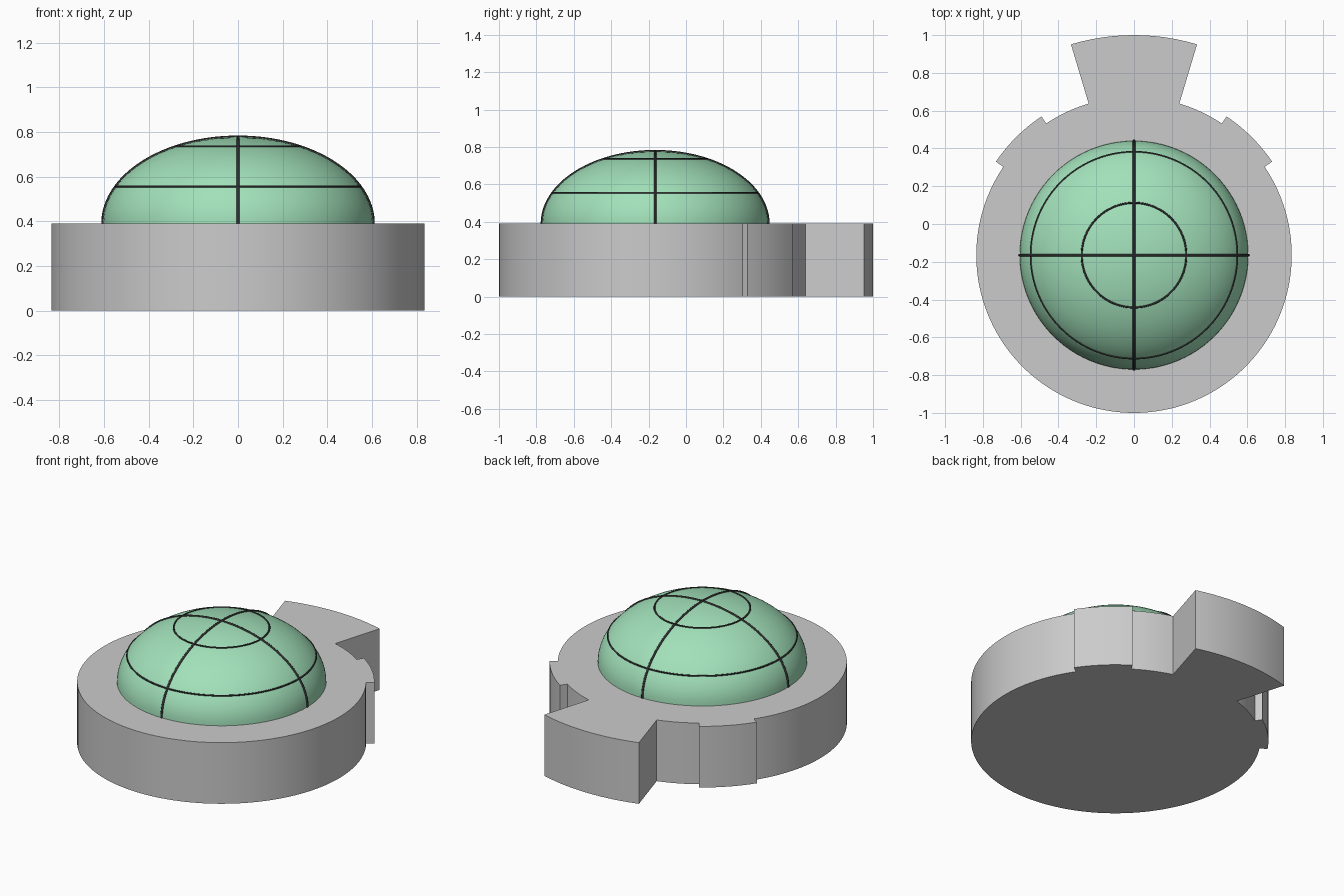
import bpy, bmesh
from math import sin, cos, pi, radians

if "Cube" in bpy.data.objects:
    bpy.data.objects.remove(bpy.data.objects["Cube"])

CY = -0.165           # centre of the round body in y
R, TOP = 0.835, 0.39  # base radius and height
DR, DH = 0.605, 0.387 # dome radius and rise


def material(name, rgb):
    m = bpy.data.materials.new(name)
    m.diffuse_color = (*rgb, 1)
    m.use_nodes = True
    m.node_tree.nodes["Principled BSDF"].inputs["Base Color"].default_value = m.diffuse_color
    return m


def finish(bm, name, mat=None, angle=30):
    bmesh.ops.recalc_face_normals(bm, faces=bm.faces[:])
    me = bpy.data.meshes.new(name)
    bm.to_mesh(me)
    bm.free()
    ob = bpy.data.objects.new(name, me)
    bpy.context.collection.objects.link(ob)
    if mat:
        me.materials.append(mat)
    bpy.ops.object.select_all(action='DESELECT')
    ob.select_set(True)
    bpy.context.view_layer.objects.active = ob
    bpy.ops.object.shade_smooth_by_angle(angle=radians(angle))
    return ob


def tube(name, path, width, mat, closed):
    cu = bpy.data.curves.new(name, 'CURVE')
    cu.dimensions = '3D'
    cu.bevel_depth = width
    cu.bevel_resolution = 2
    sp = cu.splines.new('POLY')
    sp.points.add(len(path) - 1)
    for p, co in zip(sp.points, path):
        p.co = (*co, 1)
    sp.use_cyclic_u = closed
    ob = bpy.data.objects.new(name, cu)
    bpy.context.collection.objects.link(ob)
    cu.materials.append(mat)
    bpy.ops.object.select_all(action='DESELECT')
    ob.select_set(True)
    bpy.context.view_layer.objects.active = ob
    bpy.ops.object.convert(target='MESH')
    bpy.ops.object.shade_smooth()


green = material("dome_green", (0.36, 0.75, 0.49))
dark = material("line_dark", (0.03, 0.03, 0.03))

# Base: stepped outline of arcs (start, end, radius; degrees clockwise from +y)
half = [(0, 16.65, 1.165), (16.65, 33.7, R + 0.003), (33.7, 55.9, 0.883), (55.9, 180, R)]
side = []
for a, b, r in half:
    n = max(4, int((b - a) / 2.5))
    for i in range(n + 1):
        t = radians(a + (b - a) * i / n)
        side.append((r * sin(t), CY + r * cos(t)))
outline = side + [(-x, y) for x, y in side[-2:0:-1]]
bm = bmesh.new()
face = bm.faces.new([bm.verts.new((x, y, 0)) for x, y in outline])
ext = bmesh.ops.extrude_face_region(bm, geom=[face])
tops = [v for v in ext['geom'] if isinstance(v, bmesh.types.BMVert)]
bmesh.ops.translate(bm, verts=tops, vec=(0, 0, TOP))
finish(bm, "base")

# Dome: upper half of a flattened sphere
bm = bmesh.new()
profile = [bm.verts.new((DR * cos(a), 0, DH * sin(a)))
           for a in [i * pi / 48 for i in range(25)]]
edges = [bm.edges.new(p) for p in zip(profile, profile[1:])]
bmesh.ops.spin(bm, geom=profile + edges, cent=(0, 0, 0), axis=(0, 0, 1),
               angle=2 * pi, steps=96)
bmesh.ops.remove_doubles(bm, verts=bm.verts[:], dist=1e-4)
bmesh.ops.translate(bm, verts=bm.verts[:], vec=(0, CY, TOP))
finish(bm, "dome", green, 60)

# Crossing arcs over the dome
for name, ux, uy in (("side_arc", 1, 0), ("front_arc", 0, 1)):
    pts = [(DR * cos(t) * ux, CY + DR * cos(t) * uy, TOP + DH * sin(t))
           for t in [i * pi / 72 for i in range(73)]]
    tube(name, pts, 0.007, dark, False)

# Level rings around the dome
for name, r, z in (("lower_ring", 0.547, 0.555), ("upper_ring", 0.277, 0.735)):
    pts = [(r * cos(t), CY + r * sin(t), z) for t in [i * pi / 48 for i in range(96)]]
    tube(name, pts, 0.005, dark, True)
